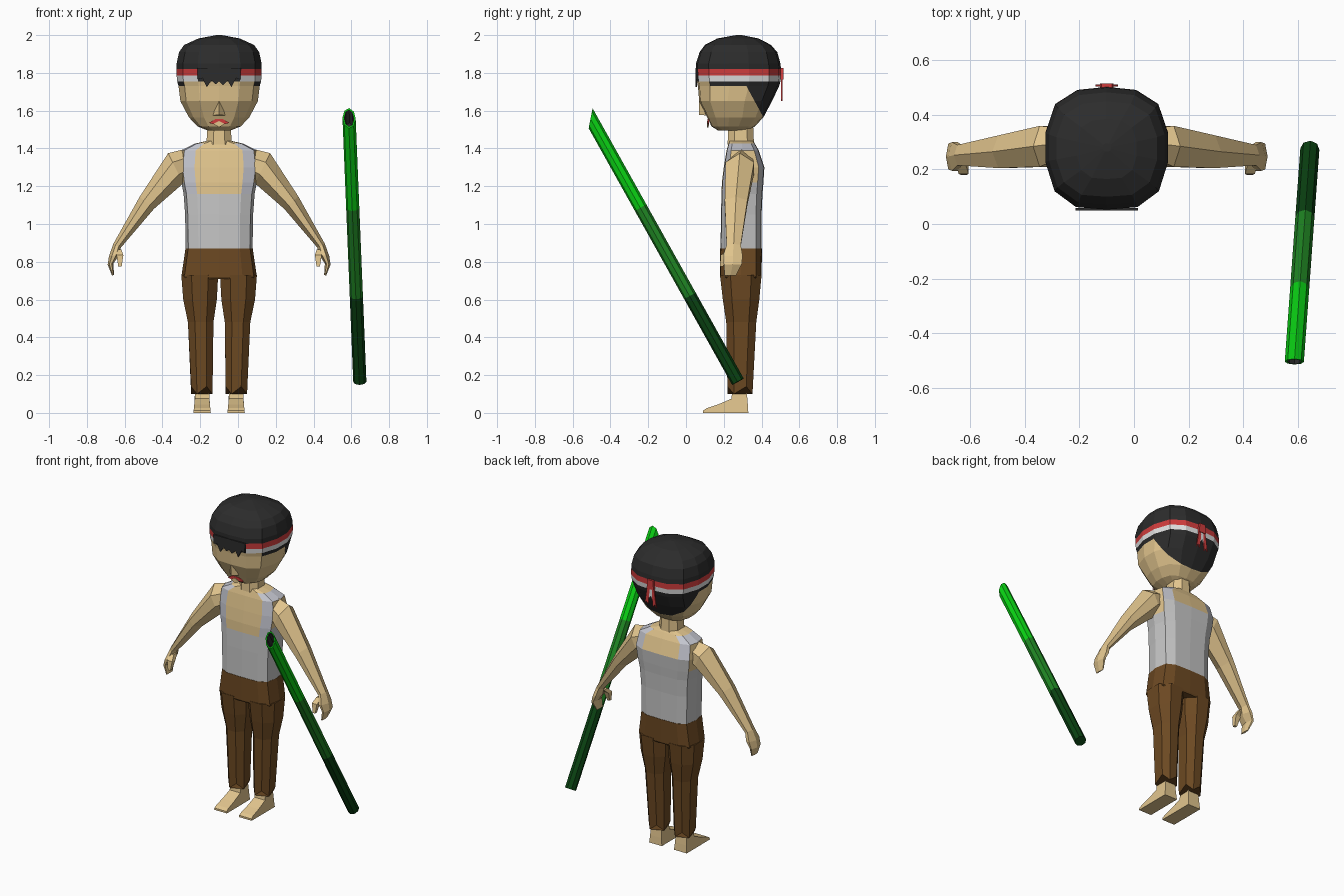
import bpy, bmesh, math
from mathutils import Vector

if "Cube" in bpy.data.objects:
    bpy.data.objects.remove(bpy.data.objects["Cube"])

CX = -0.1  # the figure's mirror plane


def mat(name, r, g, b):
    m = bpy.data.materials.new(name)
    m.diffuse_color = (r, g, b, 1)
    m.use_nodes = True
    m.node_tree.nodes["Principled BSDF"].inputs["Base Color"].default_value = m.diffuse_color
    return m


SKIN = mat("skin", 0.76, 0.56, 0.27)
SHIRT = mat("shirt_grey", 0.56, 0.56, 0.56)
STRAP = mat("strap_grey", 0.55, 0.56, 0.62)
PANTS = mat("brown_cloth", 0.15, 0.066, 0.016)
HAIR = mat("black_hair", 0.025, 0.025, 0.025)
RED = mat("red_cloth", 0.62, 0.045, 0.045)
WHITE = mat("white_cloth", 0.75, 0.75, 0.75)
LIME = mat("bright_green", 0.003, 0.65, 0.007)
GREEN = mat("mid_green", 0.014, 0.24, 0.017)
DARK = mat("dark_green", 0.003, 0.055, 0.006)


def finish(bm, name, mats, rule=None):
    bmesh.ops.recalc_face_normals(bm, faces=bm.faces)
    if rule:
        for f in bm.faces:
            f.material_index = mats.index(rule(f.calc_center_median()))
    me = bpy.data.meshes.new(name)
    bm.to_mesh(me)
    bm.free()
    for m in mats:
        me.materials.append(m)
    ob = bpy.data.objects.new(name, me)
    bpy.context.collection.objects.link(ob)
    return ob


def loft(name, rings, mats, rule=None, cut=None):
    """Skin a list of equal-sized point rings and cap both ends."""
    bm = bmesh.new()
    vs = [[bm.verts.new(p) for p in r] for r in rings]
    n = len(vs[0])
    for a, b in zip(vs, vs[1:]):
        for i in range(n):
            j = (i + 1) % n
            bm.faces.new((a[i], a[j], b[j], b[i]))
    bm.faces.new(vs[0])
    bm.faces.new(vs[-1])
    if cut:
        bmesh.ops.bisect_plane(bm, geom=bm.verts[:] + bm.edges[:] + bm.faces[:],
                               plane_co=cut[0], plane_no=cut[1])
    return finish(bm, name, mats, rule)


def ring(half, cx, hw, yf, yb, z):
    """Horizontal ring from a half outline (u, v), mirrored in u."""
    full = half + [(-u, v) for u, v in reversed(half) if u > 0]
    ym, hy = (yf + yb) / 2, (yb - yf) / 2
    return [(cx + u * hw, ym + v * hy, z) for u, v in full]


def plate(name, pts, y0, y1, m):
    return loft(name, [[(CX + x, y, z) for x, z in pts] for y in (y0, y1)], [m])


OCT = [(.45, -1), (1, -.5), (1, .5), (.45, 1)]
CHEST = [(0, -1), (.62, -.97), (.92, -.72), (1, 0), (.92, .72), (.62, .97), (0, 1)]
SKULL = [(0, -1), (.5, -.96), (.85, -.7), (1, -.22), (1, .25), (.84, .72), (.48, .95), (0, 1)]

# Torso: bare chest, vest and straps
def torso_rule(c):
    dx = abs(c.x - CX)
    top = 1.16 if c.y < .25 else 1.22 if dx > .18 else 1.30
    if c.z < top:
        return SHIRT
    if c.z < 1.42 and (.11 < dx < .18 or (c.z > 1.395 and dx > .11)):
        return STRAP
    return SKIN


loft("torso", [ring(CHEST, CX, *r) for r in (
    (.177, .183, .40, .865), (.18, .185, .40, 1.05), (.188, .188, .405, 1.16),
    (.20, .190, .41, 1.22), (.21, .20, .415, 1.30), (.20, .215, .385, 1.39),
    (.13, .225, .365, 1.425), (.065, .23, .355, 1.44))], [SKIN, SHIRT, STRAP], torso_rule)
loft("neck", [ring(OCT, CX, *r) for r in ((.068, .22, .36, 1.42), (.06, .225, .355, 1.53))], [SKIN])

# Head with hair and headband as coloured rings
SLOPE_P, SLOPE_N = Vector((0, .32, 1.73)), Vector((0, .165, .09))


def head_rule(c):
    dx = abs(c.x - CX)
    if c.z > 1.82:
        return HAIR
    if c.z > 1.755:
        if c.y < .1 and dx < .1:
            return HAIR
        return RED if c.z > 1.785 else WHITE
    if c.z > 1.73:
        return HAIR if dx > .19 or c.y > .2 else SKIN
    return HAIR if c.z > 1.56 and (c - SLOPE_P).dot(SLOPE_N) > 0 else SKIN


loft("head", [ring(SKULL, CX, *r) for r in (
    (.06, .17, .33, 1.495), (.115, .135, .365, 1.517), (.16, .112, .41, 1.565),
    (.205, .070, .455, 1.65), (.215, .063, .493, 1.73), (.222, .058, .50, 1.755),
    (.225, .055, .503, 1.785), (.225, .053, .503, 1.82), (.225, .053, .50, 1.85),
    (.212, .072, .483, 1.91), (.185, .10, .45, 1.948), (.11, .165, .385, 1.982),
    (.015, .265, .295, 2.0))], [SKIN, HAIR, RED, WHITE], head_rule, (SLOPE_P, SLOPE_N))

# Jagged fringe over the headband
plate("fringe", [(-.115, 1.825), (-.113, 1.765), (-.088, 1.772), (-.065, 1.725), (-.04, 1.76),
                 (-.018, 1.74), (0, 1.755), (.02, 1.735), (.045, 1.76), (.065, 1.725),
                 (.09, 1.772), (.113, 1.765), (.115, 1.825)], .050, .059, HAIR)

# Nose and mouth
loft("nose", [[(CX, .069, 1.69)] * 3,
              [(CX - .032, .105, 1.575), (CX, .070, 1.578), (CX + .032, .105, 1.575)]], [SKIN])
plate("mouth", [(-.055, 1.535), (-.02, 1.555), (.02, 1.555), (.055, 1.535), (0, 1.522)], .115, .123, RED)
plate("lower_lip", [(-.03, 1.53), (0, 1.545), (.03, 1.53), (0, 1.512)], .111, .119, SKIN)

# Headband knot and tails
plate("headband_knot", [(-.025, 1.765), (.025, 1.765), (.02, 1.825), (-.02, 1.825)], .50, .515, RED)
for n, x, low, m in (("left", .03, 1.66, RED), ("middle", .0, 1.70, WHITE), ("right", -.03, 1.65, RED)):
    plate(n + "_headband_tail", [(x * .4 - .01, 1.79), (x * .4 + .01, 1.79),
                                 (x + .012, low), (x, low + .02), (x - .012, low)], .504, .511, m)

# Trouser hips
loft("trouser_hips", [ring(CHEST, CX, *r) for r in (
    (.178, .181, .402, .87), (.20, .18, .40, .72), (.19, .185, .395, .71))], [PANTS])


def limb_ring(s, o, i, y0, y1):
    """Six-sided ring between an outer and an inner (x, z) point."""
    pts = ((0, .5), (.3, 0), (.7, 0), (1, .5), (.7, 1), (.3, 1))
    return [(CX + s * (o[0] + (i[0] - o[0]) * t), y0 + (y1 - y0) * w,
             o[1] + (i[1] - o[1]) * t) for t, w in pts]


for side, s in (("left", 1), ("right", -1)):
    # Arm and mitten hand
    loft(side + "_arm", [limb_ring(s, *r) for r in (
        ((.17, 1.40), (.16, 1.24), .245, .35), ((.27, 1.375), (.19, 1.215), .21, .36),
        ((.42, 1.145), (.345, 1.08), .205, .325), ((.56, .895), (.52, .875), .215, .29))], [SKIN])
    loft(side + "_hand", [limb_ring(s, *r) for r in (
        ((.56, .895), (.52, .875), .215, .29), ((.583, .83), (.53, .835), .195, .30),
        ((.59, .785), (.56, .79), .20, .295), ((.567, .727), (.556, .73), .205, .265))], [SKIN])
    loft(side + "_thumb", [[(CX + s * (x + a * w), y + b * w, z)
                            for a, b in ((-1, -1), (1, -1), (1, 1), (-1, 1))]
                           for x, y, z, w in ((.535, .235, .865, .018), (.525, .202, .835, .018),
                                              (.525, .188, .775, .009))], [SKIN])
    # Trouser leg with ragged hem
    rings = [ring(OCT, CX + s * (a + b) / 2, (b - a) / 2, yf, yb, z) for a, b, yf, yb, z in (
        (.005, .20, .18, .40, .73), (.012, .19, .195, .388, .60),
        (.03, .165, .213, .372, .48), (.035, .148, .22, .352, .12))]
    rings[-1] = [(x, y, .10 if k % 2 else .14) for k, (x, y, z) in enumerate(rings[-1])]
    loft(side + "_trouser_leg", rings, [PANTS])
    # Bare foot
    profile = [(.33, 0), (.327, .05), (.318, .15), (.25, .15), (.24, .075),
               (.17, .045), (.11, .025), (.09, .012), (.09, 0)]
    loft(side + "_foot", [[(CX + s * .09 + k * (.046 - .1 * min(z, .1)), y, z) for y, z in profile]
                          for k in (-1, 1)], [SKIN])

# Bamboo spear: three-coloured tube, slanted hollow tip
base, tip = Vector((.645, .275, .165)), Vector((.588, -.505, 1.56))
d = (tip - base).normalized()
length = (tip - base).length
bm = bmesh.new()
bmesh.ops.create_cone(bm, cap_ends=True, segments=8, radius1=.035, radius2=.035, depth=length + .2)
rot = d.to_track_quat('Z', 'Y').to_matrix()
for v in bm.verts:
    v.co = rot @ v.co + base + d * (length / 2 + .1)
for h in (.325, .66):
    bmesh.ops.bisect_plane(bm, geom=bm.verts[:] + bm.edges[:] + bm.faces[:],
                           plane_co=base + d * length * h, plane_no=d)
slant = Vector((0, -.98, .19)).normalized()
cut = bmesh.ops.bisect_plane(bm, geom=bm.verts[:] + bm.edges[:] + bm.faces[:],
                             plane_co=tip, plane_no=slant, clear_outer=True)
edges = [e for e in cut["geom_cut"] if isinstance(e, bmesh.types.BMEdge)]
bmesh.ops.holes_fill(bm, edges=edges)
bmesh.ops.recalc_face_normals(bm, faces=bm.faces)
for f in bm.faces:
    t = (f.calc_center_median() - base).dot(d) / length
    f.material_index = 0 if t < .325 else 1 if t < .66 else 2
cap = max(bm.faces, key=lambda f: f.normal.dot(slant))
bmesh.ops.inset_region(bm, faces=[cap], thickness=.009)
rim = set(bm.faces)
bore = bmesh.ops.extrude_discrete_faces(bm, faces=[cap])["faces"][0]
for v in bore.verts:
    v.co -= d * .08
for f in bm.faces:
    if f not in rim or f is bore:
        f.material_index = 3
finish(bm, "bamboo_spear", [DARK, GREEN, LIME, HAIR])
